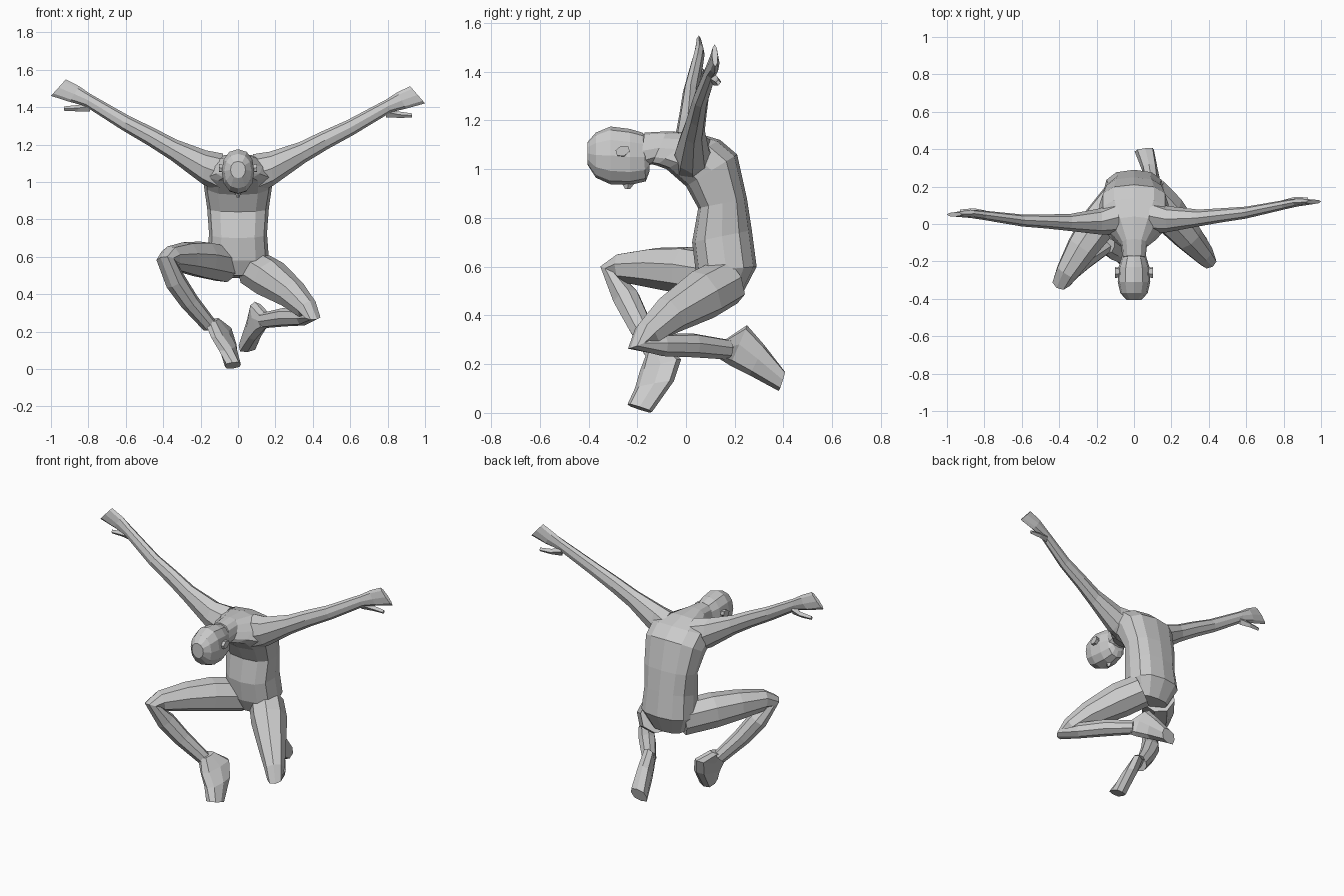
import bpy, bmesh, math
from mathutils import Vector as V


def loft(name, sections, side=(1, 0, 0), n=8, power=1.0):
    """Skin through rings; each ring = (lower point, upper point, half width)."""
    side = V(side).normalized()
    bm = bmesh.new()
    rings = []
    for a, b, hw in sections:
        a, b = V(a), V(b)
        mid, up = (a + b) / 2, (b - a) / 2
        ring = []
        for i in range(n):
            t = 2 * math.pi * i / n
            c, s = math.cos(t), math.sin(t)
            c = math.copysign(abs(c) ** power, c)
            s = math.copysign(abs(s) ** power, s)
            ring.append(bm.verts.new(mid + side * hw * c + up * s))
        rings.append(ring)
    for r, q in zip(rings, rings[1:]):
        for i in range(n):
            j = (i + 1) % n
            bm.faces.new((r[i], r[j], q[j], q[i]))
    bm.faces.new(rings[0])
    bm.faces.new(rings[-1])
    bmesh.ops.recalc_face_normals(bm, faces=bm.faces)
    me = bpy.data.meshes.new(name)
    bm.to_mesh(me)
    bm.free()
    ob = bpy.data.objects.new(name, me)
    bpy.context.collection.objects.link(ob)
    return ob


def limb(name, points, knee):
    """Bent tube (centre, radius); all rings share the normal of the bend plane."""
    p = [V(q[:3]) for q in points]
    normal = (p[knee] - p[0]).cross(p[-1] - p[knee]).normalized()
    secs = []
    for i, q in enumerate(points):
        t = V((0, 0, 0))
        if i:
            t += (p[i] - p[i - 1]).normalized()
        if i < len(p) - 1:
            t += (p[i + 1] - p[i]).normalized()
        up = t.normalized().cross(normal) * q[3]
        secs.append((p[i] - up, p[i] + up, q[3]))
    return loft(name, secs, normal, 8, 0.9)


def spine(rows):
    return [((0, fy, fz), (0, by, bz), hw) for fy, fz, by, bz, hw in rows]


# torso, curling forward into the neck (front y, z, back y, z, half width)
loft("torso", spine([
    (0.08, 0.50, 0.23, 0.485, 0.11),
    (0.04, 0.58, 0.29, 0.60, 0.165),
    (0.025, 0.70, 0.27, 0.75, 0.155),
    (0.05, 0.84, 0.25, 0.88, 0.165),
    (0.00, 0.93, 0.21, 1.06, 0.185),
    (-0.08, 1.00, 0.14, 1.12, 0.185),
    (-0.12, 1.015, 0.04, 1.15, 0.13),
    (-0.14, 1.02, -0.08, 1.155, 0.07),
    (-0.19, 1.00, -0.17, 1.15, 0.062)]), n=12, power=0.8)

# head bowed down, crown forward
loft("head", spine([
    (-0.15, 0.99, -0.15, 1.12, 0.045),
    (-0.165, 0.95, -0.18, 1.15, 0.065),
    (-0.23, 0.935, -0.23, 1.165, 0.082),
    (-0.31, 0.938, -0.31, 1.175, 0.087),
    (-0.37, 0.965, -0.37, 1.15, 0.073),
    (-0.405, 1.02, -0.405, 1.11, 0.04)]), n=12, power=0.9)
loft("nose", [((0, -0.27, 0.955), (0, -0.20, 0.955), 0.02),
              ((0, -0.25, 0.918), (0, -0.23, 0.918), 0.008)], n=4)

ARM = [((.10, .03, .94), (.08, .04, 1.15), .09),
       ((.19, .02, .985), (.17, .02, 1.165), .07),
       ((.36, .02, 1.11), (.33, .02, 1.22), .045),
       ((.48, .03, 1.185), (.45, .03, 1.28), .038),
       ((.62, .04, 1.265), (.58, .04, 1.34), .032),
       ((.82, .075, 1.39), (.79, .075, 1.455), .025),
       ((.90, .085, 1.41), (.85, .085, 1.495), .022),
       ((1.0, .085, 1.44), (.92, .085, 1.53), .012)]
THUMB = [((.79, .085, 1.36), (.79, .08, 1.42), .016),
         ((.86, .10, 1.36), (.85, .10, 1.395), .014),
         ((.93, .10, 1.362), (.93, .10, 1.385), .01)]
EAR = [((.07, -.285, 1.06), (.07, -.235, 1.08), .02),
       ((.102, -.29, 1.065), (.102, -.23, 1.085), .022)]


def mirrored(secs, s):
    """Side s of the body, arms tilted slightly down and back on +x."""
    f = lambda p: (s * p[0], p[1] + s * .035 * p[0], p[2] - s * .02 * p[0])
    return [(f(a), f(b), w) for a, b, w in secs]


# spread arms with hands, thumbs and ears
for s, tag in ((1, "left"), (-1, "right")):
    loft("arm_" + tag, mirrored(ARM, s), (0, 1, 0))
    loft("thumb_" + tag, mirrored(THUMB, s), (0, 1, 0), 4)
    loft("ear_" + tag, [((s * a[0], a[1], a[2]), (s * b[0], b[1], b[2]), w)
                        for a, b, w in EAR], (0, -.3, 1), 6)

# low kneeling leg
limb("leg_left", [
    (.08, .17, .54, .10), (.17, .07, .485, .105), (.29, -.07, .40, .08),
    (.37, -.16, .32, .058), (.395, -.195, .28, .045),
    (.35, -.10, .278, .046), (.25, .03, .277, .05), (.14, .17, .26, .042)], 4)
loft("foot_left", [
    ((.15, .14, .22), (.14, .16, .30), .036),
    ((.125, .18, .195), (.09, .25, .36), .036),
    ((.09, .26, .155), (.08, .32, .28), .042),
    ((.05, .38, .09), (.06, .405, .17), .052)], (1, .1, .1), 8, 0.7)

# raised leg
limb("leg_right", [
    (-.07, .15, .56, .10), (-.19, .00, .585, .10), (-.28, -.13, .595, .085),
    (-.36, -.26, .595, .062), (-.385, -.305, .58, .05),
    (-.335, -.245, .47, .056), (-.26, -.19, .36, .05), (-.15, -.12, .23, .04)], 4)
loft("foot_right", [
    ((-.15, -.16, .25), (-.13, -.08, .27), .036),
    ((-.12, -.19, .17), (-.06, -.02, .22), .04),
    ((-.07, -.21, .10), (-.04, -.05, .13), .045),
    ((-.03, -.24, .035), (-.025, -.14, .003), .043)], (1, 0, .15), 8, 0.7)
